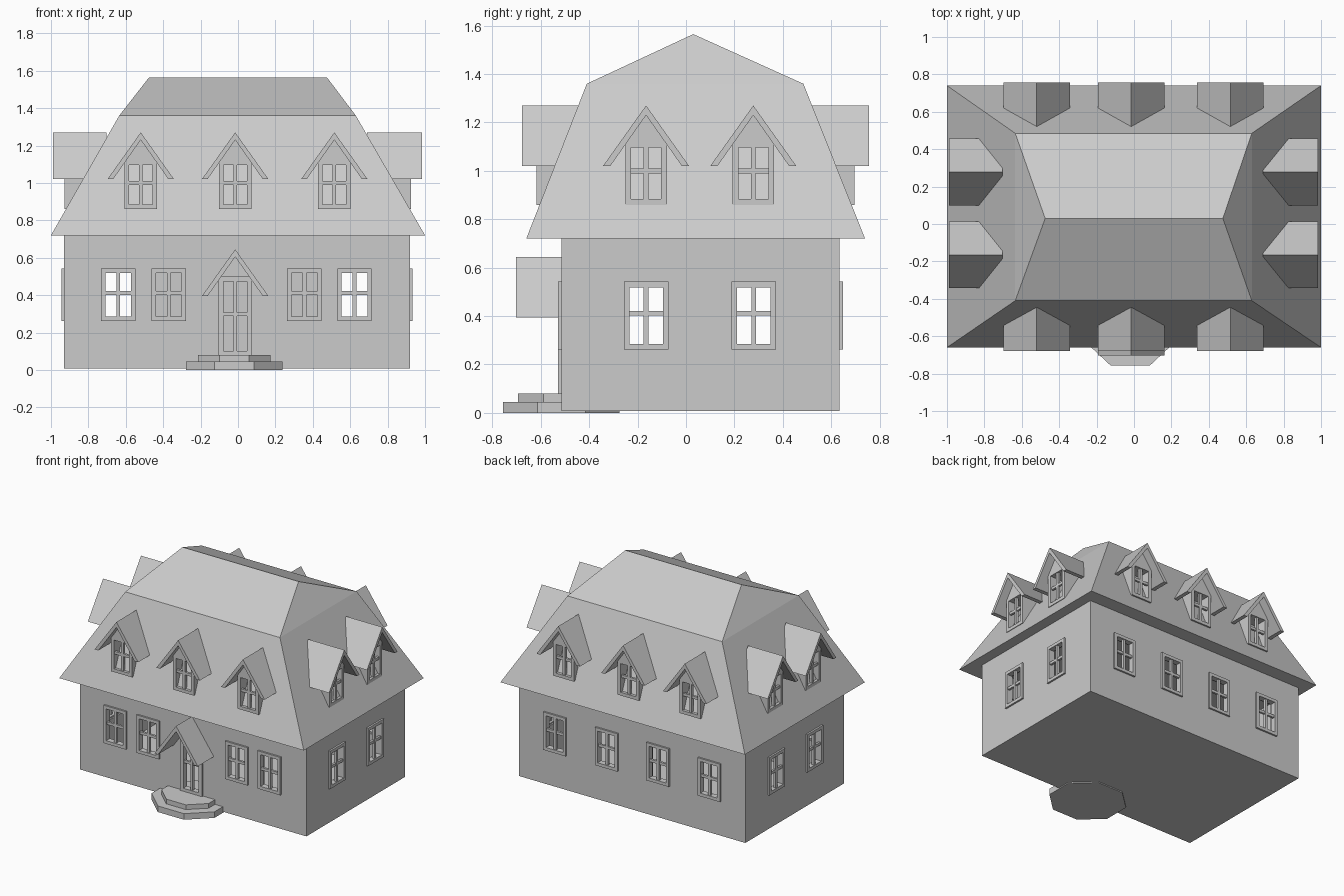
import bpy, bmesh
from math import pi
from mathutils import Matrix, Vector

cube = bpy.data.objects.get("Cube")
if cube:
    bpy.data.objects.remove(cube, do_unlink=True)

grey = bpy.data.materials.new("light_grey")
grey.use_nodes = True
grey.diffuse_color = (0.6, 0.6, 0.6, 1)
grey.node_tree.nodes["Principled BSDF"].inputs["Base Color"].default_value = (0.6, 0.6, 0.6, 1)


def finish(bm, name, matrix=Matrix()):
    bmesh.ops.recalc_face_normals(bm, faces=bm.faces)
    mesh = bpy.data.meshes.new(name)
    bm.to_mesh(mesh)
    bm.free()
    mesh.transform(matrix)
    mesh.materials.append(grey)
    obj = bpy.data.objects.new(name, mesh)
    bpy.context.collection.objects.link(obj)
    return obj


def add_box(bm, lo, hi, matrix=Matrix()):
    lo, hi = Vector(lo), Vector(hi)
    scale = Matrix.Diagonal((*(hi - lo), 1))
    bmesh.ops.create_cube(bm, size=1, matrix=matrix @ Matrix.Translation((lo + hi) / 2) @ scale)


def add_prism(bm, profile, y0, y1):
    """Extrude an (x, z) outline along y."""
    front = [bm.verts.new((x, y0, z)) for x, z in profile]
    back = [bm.verts.new((x, y1, z)) for x, z in profile]
    bm.faces.new(front)
    bm.faces.new(back)
    for i in range(len(profile)):
        j = (i + 1) % len(profile)
        bm.faces.new((front[i], front[j], back[j], back[i]))


def add_frame(bm, half, z0, z1, border, y0, y1):
    """Hollow rectangular surround with a cross of glazing bars."""
    rings = []
    for y in (y0, y1):
        for b in (0, border):
            h = half - b
            rings.append([bm.verts.new((x, y, z)) for x, z in
                          ((-h, z0 + b), (h, z0 + b), (h, z1 - b), (-h, z1 - b))])
    outer0, inner0, outer1, inner1 = rings
    for a, b in ((outer0, inner0), (inner0, inner1), (inner1, outer1), (outer1, outer0)):
        for i in range(4):
            j = (i + 1) % 4
            bm.faces.new((a[i], a[j], b[j], b[i]))
    mid, bar, e = (z0 + z1) / 2 + 0.01, 0.01, border * 0.9
    add_box(bm, (-bar, y0 + 0.006, z0 + e), (bar, y0 + 0.026, z1 - e))
    add_box(bm, (-half + e, y0 + 0.008, mid - bar), (half - e, y0 + 0.024, mid + bar))


def at(x, y, angle):
    return Matrix.Translation((x, y, 0)) @ Matrix.Rotation(angle, 4, 'Z')


# Wall planes and openings
X0, X1, Y0, Y1 = -0.93, 0.92, -0.515, 0.635
FRONT, LEFT, BACK, RIGHT = 0, pi / 2, pi, -pi / 2
openings = [("front_window", at(x, Y0, FRONT)) for x in (-0.64, -0.37, 0.355, 0.623)]
openings += [("back_window", at(x, Y1, BACK)) for x in (-0.64, -0.22, 0.2, 0.623)]
openings += [("left_window", at(X1, y, LEFT)) for y in (-0.165, 0.28)]
openings += [("right_window", at(X0, y, RIGHT)) for y in (-0.165, 0.28)]
door_place = at(-0.015, Y0, FRONT)

# Hollow walls with holes cut for the windows and door
bm = bmesh.new()
add_box(bm, (X0, Y0, 0.008), (X1, Y1, 0.72))
walls = finish(bm, "walls")
T = 0.04
room = bmesh.new()
add_box(room, (X0 + T, Y0 + T, 0.04), (X1 - T, Y1 - T, 0.69))
holes = bmesh.new()
for _, place in openings:
    add_box(holes, (-0.075, -0.1, 0.275), (0.075, 0.1, 0.525), place)
add_box(holes, (-0.07, -0.1, 0.095), (0.07, 0.1, 0.48), door_place)
for cutter in (finish(room, "room_cutter"), finish(holes, "hole_cutter")):
    cutter.hide_render = True
    mod = walls.modifiers.new("cut", 'BOOLEAN')
    mod.operation, mod.solver, mod.object = 'DIFFERENCE', 'EXACT', cutter
    bpy.context.view_layer.objects.active = walls
    bpy.ops.object.modifier_apply(modifier=mod.name)
    bpy.data.objects.remove(cutter, do_unlink=True)

# Window frames
for name, place in openings:
    bm = bmesh.new()
    add_frame(bm, 0.092, 0.262, 0.542, 0.023, -0.013, 0.03)
    finish(bm, name, place)

# Front door
bm = bmesh.new()
add_frame(bm, 0.09, 0.075, 0.5, 0.027, -0.013, 0.03)
finish(bm, "front_door", door_place)

# Main roof: steep lower slopes and a shallow hipped cap
bm = bmesh.new()


def rectangle(x0, x1, y0, y1, z):
    return [bm.verts.new(p) for p in ((x0, y0, z), (x1, y0, z), (x1, y1, z), (x0, y1, z))]


eaves = rectangle(-1, 1, -0.66, 0.74, 0.72)
knee = rectangle(-0.635, 0.63, -0.41, 0.485, 1.36)
ridge = [bm.verts.new((x, 0.03, 1.565)) for x in (-0.475, 0.475)]
bm.faces.new(eaves)
for i in range(4):
    j = (i + 1) % 4
    bm.faces.new((eaves[i], eaves[j], knee[j], knee[i]))
bm.faces.new((knee[0], knee[1], ridge[1], ridge[0]))
bm.faces.new((knee[2], knee[3], ridge[0], ridge[1]))
bm.faces.new((knee[1], knee[2], ridge[1]))
bm.faces.new((knee[3], knee[0], ridge[0]))
finish(bm, "main_roof")


def gable_roof(name, place, peak, y0, y1):
    """Thin two-sided roof with its front at y0."""
    w, drop, t = 0.178, 0.25, 0.03
    eave = peak - drop
    bm = bmesh.new()
    add_prism(bm, [(w, eave), (0, peak), (-w, eave), (t - w, eave),
                   (0, peak - 0.04), (w - t, eave)], y0, y1)
    finish(bm, name, place)


# Dormers: hollow window box, gable panel and small roof
dormers = []
for x in (-0.52, -0.015, 0.515):
    dormers.append(("front_dormer", at(x, -0.617, FRONT), 0.175))
    dormers.append(("back_dormer", at(x, 0.696, BACK), 0.175))
for y in (-0.165, 0.278):
    dormers.append(("left_dormer", at(0.924, y, LEFT), 0.235))
    dormers.append(("right_dormer", at(-0.927, y, RIGHT), 0.225))
for name, place, depth in dormers:
    bm = bmesh.new()
    add_frame(bm, 0.086, 0.86, 1.12, 0.024, 0, 0.16)
    finish(bm, name + "_window", place)
    bm = bmesh.new()
    add_prism(bm, [(-0.086, 1.12), (0.086, 1.12), (0, 1.245)], 0, 0.16)
    finish(bm, name + "_gable", place)
    gable_roof(name + "_roof", place, 1.27, -0.061, depth)

# Porch roof above the door
gable_roof("porch_roof", door_place, 0.645, -0.187, 0.02)

# Eight-sided door steps
for name, radius, z0, z1 in (("lower_step", 0.26, 0, 0.045), ("upper_step", 0.195, 0.04, 0.08)):
    bm = bmesh.new()
    bmesh.ops.create_cone(bm, cap_ends=True, segments=8, radius1=radius, radius2=radius,
                          depth=z1 - z0, matrix=Matrix.Translation((-0.02, Y0, (z0 + z1) / 2))
                          @ Matrix.Diagonal((1.07, 1, 1, 1)) @ Matrix.Rotation(pi / 8, 4, 'Z'))
    finish(bm, name)
